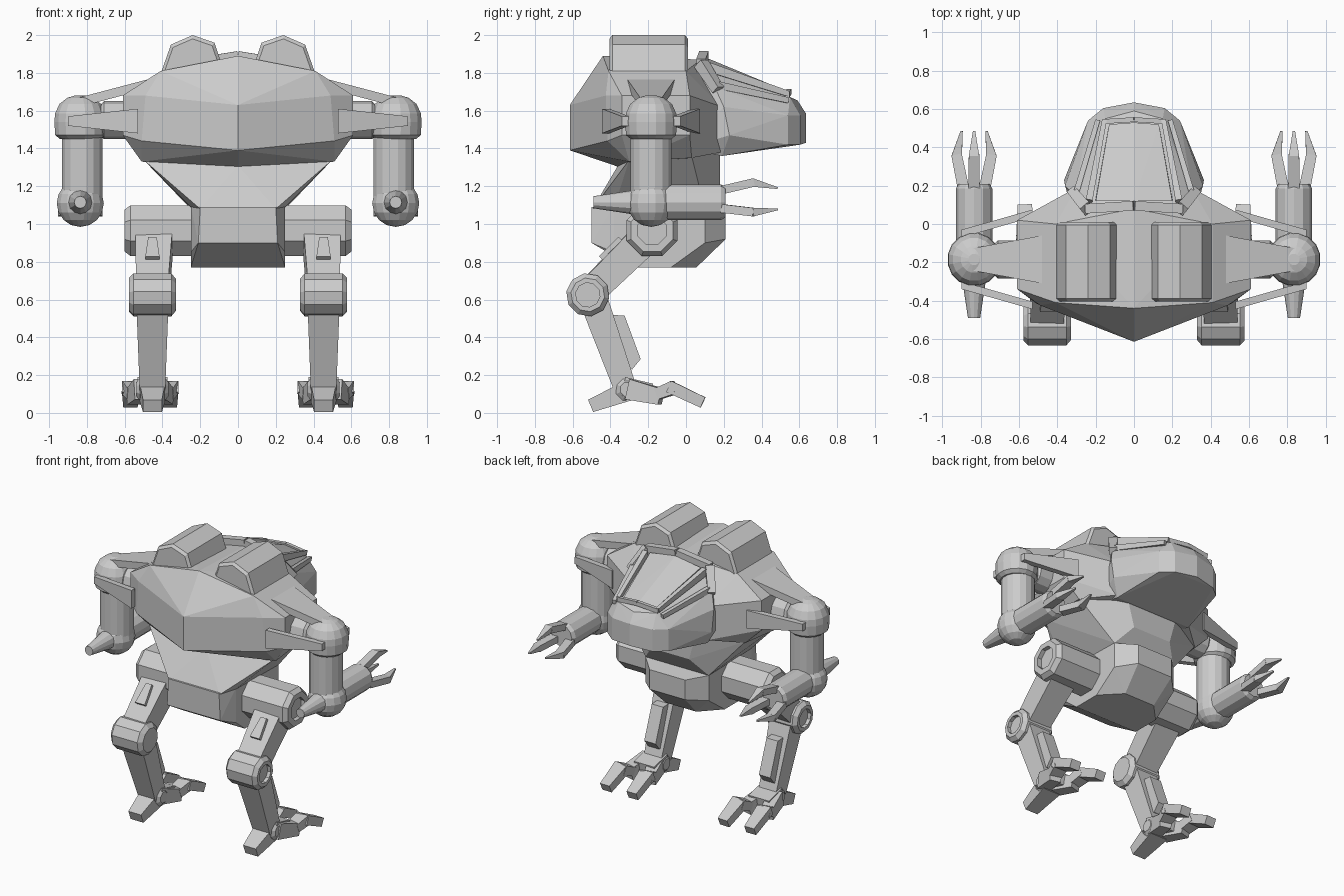
import bpy, bmesh
from math import sin, cos, pi, radians
from mathutils import Vector

if "Cube" in bpy.data.objects:
    bpy.data.objects.remove(bpy.data.objects["Cube"], do_unlink=True)

metal = bpy.data.materials.new("grey_metal")
metal.use_nodes = True
GREY = (0.6, 0.6, 0.6, 1)
metal.diffuse_color = GREY
metal.node_tree.nodes["Principled BSDF"].inputs["Base Color"].default_value = GREY


def finish(name, bm, paired):
    """Turn a bmesh into a flat shaded object, mirrored across x when paired."""
    bmesh.ops.recalc_face_normals(bm, faces=bm.faces)
    mesh = bpy.data.meshes.new(name)
    bm.to_mesh(mesh)
    bm.free()
    mesh.materials.append(metal)
    obj = bpy.data.objects.new(name, mesh)
    bpy.context.collection.objects.link(obj)
    if paired:
        mirror = obj.modifiers.new("mirror", "MIRROR")
        mirror.use_mirror_merge = False
    return obj


def hull(name, points, paired=False):
    """Faceted solid around the points; a central part also gets their mirror images."""
    bm = bmesh.new()
    for x, y, z in points:
        bm.verts.new((x, y, z))
        if not paired and x > 0:
            bm.verts.new((-x, y, z))
    result = bmesh.ops.convex_hull(bm, input=bm.verts)
    loose = [v for v in result["geom_interior"] if isinstance(v, bmesh.types.BMVert)]
    bmesh.ops.delete(bm, geom=loose, context="VERTS")
    bmesh.ops.dissolve_limit(bm, angle_limit=radians(2), verts=bm.verts, edges=bm.edges)
    return finish(name, bm, paired)


def beam(name, start, end, size_start, size_end, paired=True):
    """Tapered box between two points; sizes are (width, height)."""
    start, end = Vector(start), Vector(end)
    along = (end - start).normalized()
    side = along.cross(Vector((0, 0, 1))).normalized()
    up = side.cross(along)
    corners = []
    for centre, (w, h) in ((start, size_start), (end, size_end)):
        for sx in (-0.5, 0.5):
            for sy in (-0.5, 0.5):
                corners.append(centre + side * w * sx + up * h * sy)
    return hull(name, corners, paired)


def lathe(name, origin, axis, profile, sides, turn=0.5):
    """Turned part: profile holds (distance along axis, radius)."""
    origin, axis = Vector(origin), Vector(axis)
    u = axis.orthogonal().normalized()
    v = axis.cross(u)
    bm = bmesh.new()
    rings = []
    for distance, radius in profile:
        angles = [2 * pi * (i + turn) / sides for i in range(sides)]
        rings.append([bm.verts.new(origin + axis * distance + (u * cos(a) + v * sin(a)) * radius)
                      for a in angles])
    for low, high in zip(rings, rings[1:]):
        for i in range(sides):
            j = (i + 1) % sides
            bm.faces.new((low[i], low[j], high[j], high[i]))
    bm.faces.new(rings[0])
    bm.faces.new(rings[-1])
    return finish(name, bm, True)


X, Y, Z = (1, 0, 0), (0, 1, 0), (0, 0, 1)

# Torso, funnel-shaped waist and pelvis
hull("torso", [
    (0, -.44, 1.89), (.41, -.41, 1.81), (.41, 0, 1.81), (0, .08, 1.87),
    (.61, -.34, 1.68), (.61, .02, 1.68), (.61, -.34, 1.47), (.61, .02, 1.47),
    (.49, -.425, 1.68), (0, -.615, 1.63), (.51, -.415, 1.44), (0, -.615, 1.39),
    (.3, .19, 1.62), (.3, .19, 1.38), (.51, -.3, 1.33), (.49, .03, 1.35), (0, -.35, 1.3)])
hull("waist", [
    (.5, -.3, 1.34), (.49, .03, 1.36), (.2, .18, 1.38), (.15, .18, 1.2),
    (0, -.36, 1.31), (.2, -.495, 1.08), (.25, -.38, 1.09), (.25, .1, 1.08)])
hull("pelvis", [
    (.2, -.5, 1.09), (.21, -.5, .9), (.25, -.38, 1.1), (.25, -.38, .85),
    (.25, -.28, .77), (.25, -.08, .77), (.12, .055, .77), (.25, .1, 1.08), (.25, .1, .9),
    (.14, .21, 1.06), (.14, .21, .92)])

# Cockpit nose and raised canopy frame
hull("cockpit_nose", [
    (0, .08, 1.87), (.22, .08, 1.83), (.31, .15, 1.73), (.36, .2, 1.62), (.365, .23, 1.47),
    (.3, .19, 1.36), (.15, .55, 1.67), (0, .59, 1.655), (.16, .605, 1.575), (.24, .54, 1.575),
    (0, .635, 1.585), (0, .635, 1.43), (.16, .605, 1.42), (.24, .54, 1.42), (.3, 0, 1.4)])
hull("canopy_glass", [
    (0, .12, 1.875), (.2, .12, 1.845), (.13, .52, 1.695), (0, .53, 1.705),
    (0, .14, 1.8), (.2, .14, 1.78), (.13, .5, 1.65)])
beam("canopy_side_rail", (.235, .12, 1.83), (.155, .54, 1.69), (.035, .05), (.025, .03))
beam("canopy_lower_rail", (.3, .17, 1.735), (.19, .54, 1.655), (.03, .04), (.025, .03))
beam("canopy_front_rail", (0, .545, 1.7), (.16, .535, 1.685), (.025, .03), (.025, .03))
beam("canopy_rear_arch", (0, .095, 1.88), (.25, .08, 1.84), (.05, .07), (.05, .07))
beam("canopy_arch_side", (.245, .08, 1.85), (.32, .17, 1.71), (.06, .06), (.05, .05))

# Roof pods with bevelled ends
pod_profile = [(.415, 1.78), (.355, 1.95), (.24, 2), (.125, 1.96), (.07, 1.8)]
POD_X, POD_Z = .245, 1.8
hull("roof_pod", [(POD_X + (x - POD_X) * k, y, POD_Z + (z - POD_Z) * k) for x, z in pod_profile
                  for y, k in ((-.405, .9), (-.39, 1), (-.005, 1), (.01, .9))], True)

# Shoulders and their fins
ARM_X, ARM_Y, FORE_Z = .835, -.185, 1.115
lathe("shoulder_dome", (ARM_X, ARM_Y, 1.54), Z,
      [(-.09, .11), (-.07, .135), (0, .14), (.045, .136), (.095, .113), (.128, .07), (.14, .03)], 16)
lathe("shoulder_axle", (.55, ARM_Y, 1.55), X, [(0, .1), (.16, .1), (.18, .08), (.25, .08)], 12)
hull("top_fin", [(x, ARM_Y + s * w, z + d) for x, w, z in ((.48, .125, 1.765), (.86, .055, 1.665))
                 for s in (-1, 1) for d in (0, -.05)], True)
for label, s in (("back", -1), ("front", 1)):
    hull(label + "_fin", [(x, ARM_Y + s * (reach - d), 1.545 + h)
                          for x, reach, half in ((.53, .26, .065), (.9, .155, .025))
                          for d in (0, .04) for h in (-half, half)], True)

# Arms
lathe("upper_arm", (ARM_X - .01, ARM_Y, 1.1), Z, [(0, .11), (.38, .11)], 16)
ball = [(-.125 * cos(a), .125 * sin(a) + .002) for a in (i * pi / 8 for i in range(9))]
lathe("elbow", (ARM_X, ARM_Y, 1.11), Z, ball, 16)
lathe("elbow_spike", (ARM_X, ARM_Y, FORE_Z), Y,
      [(-.305, .02), (-.305, .032), (-.12, .06), (.06, .09)], 12)
lathe("forearm", (ARM_X, ARM_Y, FORE_Z), Y,
      [(0, .09), (.07, .095), (.37, .095), (.395, .08)], 12)

# Three-fingered claws
for i in range(3):
    a = pi / 2 + i * 2 * pi / 3

    def spot(radius, y):
        return (ARM_X + radius * cos(a), y, FORE_Z + radius * sin(a))
    beam("claw_base", spot(.065, .19), spot(.105, .36), (.06, .045), (.055, .045))
    beam("claw_tip", spot(.105, .35), spot(.075, .485), (.055, .045), (.012, .01))

# Hips, thighs and knees
LEG_X = .453
lathe("hip", (.2, -.18, .965), X,
      [(0, .145), (.37, .145), (.4, .12), (.4, .08), (.37, .08)], 8)
beam("thigh", (LEG_X - .01, -.2, .94), (LEG_X, -.5, .645), (.2, .17), (.17, .15))
beam("thigh_plate", (LEG_X, -.34, .915), (LEG_X, -.44, .81), (.045, .05), (.075, .055))
lathe("knee", (LEG_X, -.52, .625), X,
      [(-.125, .085), (-.1, .115), (.1, .115), (.125, .09), (.125, .065), (.1, .065)], 10)

# Shins with a raised front plate
beam("shin", (LEG_X, -.49, .6), (LEG_X, -.325, .14), (.17, .15), (.135, .12))
hull("shin_plate", [(LEG_X + s * .045, y, z) for s in (-1, 1) for y, z in
                    ((-.42, .52), (-.325, .515), (-.24, .285), (-.285, .23), (-.34, .25))], True)

# Feet: ankle, heel and two splayed toes
lathe("ankle", (LEG_X, -.31, .125), X, [(-.085, .04), (-.065, .065), (.065, .065), (.085, .04)], 8)
beam("heel", (LEG_X, -.3, .12), (LEG_X, -.505, .037), (.14, .11), (.1, .07))
beam("foot_bridge", (LEG_X, -.33, .14), (LEG_X, -.18, .115), (.16, .1), (.16, .08))
for s in (-1, 1):
    foot = LEG_X + .012
    beam("toe_base", (foot + s * .04, -.3, .125), (foot + s * .085, -.13, .085), (.09, .11), (.08, .085))
    beam("toe_knuckle", (foot + s * .08, -.15, .1), (foot + s * .1, -.06, .135), (.085, .06), (.1, .07))
    beam("toe_tip", (foot + s * .1, -.09, .14), (foot + s * .105, .09, .055), (.1, .065), (.075, .06))
